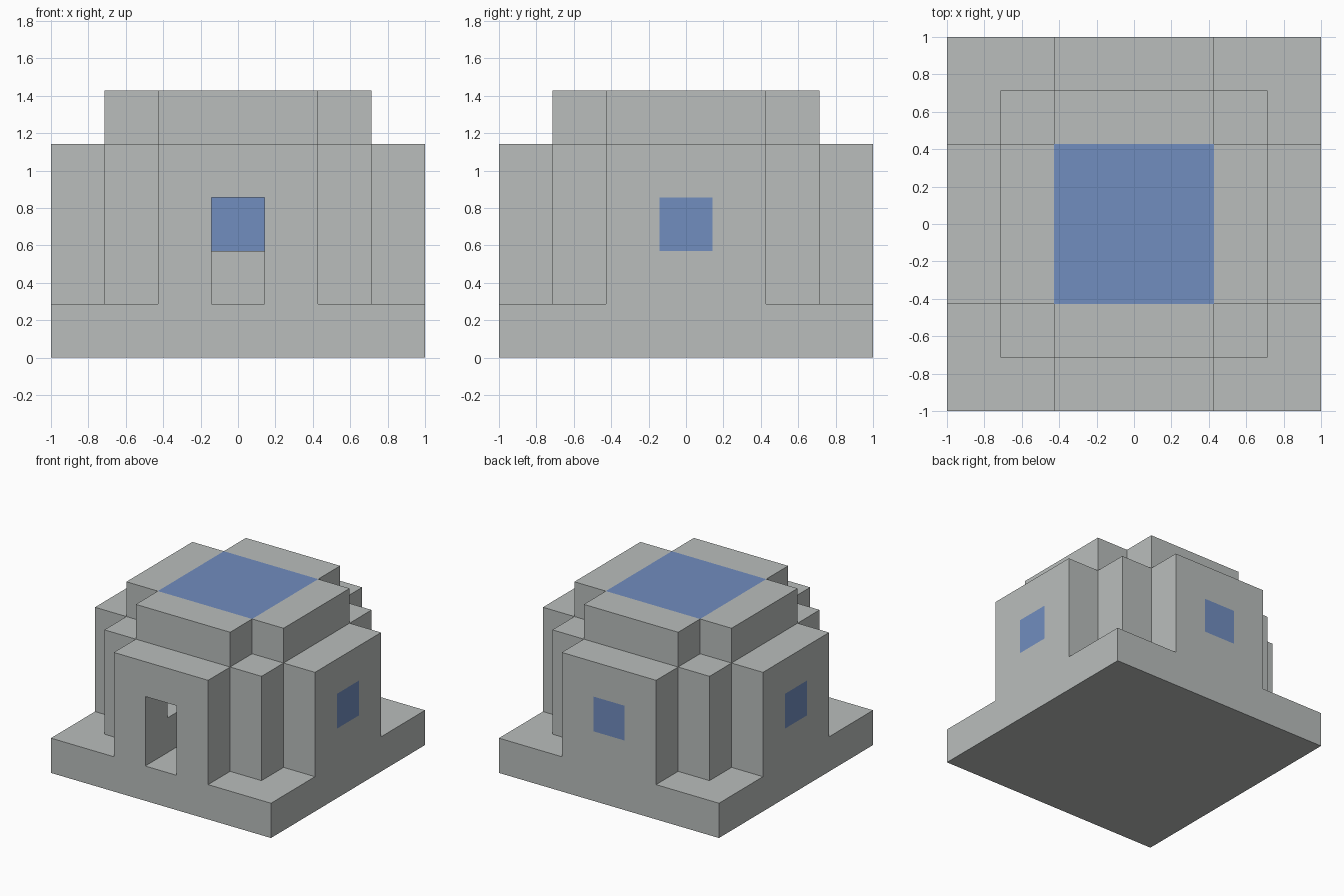
import bpy
import bmesh
from mathutils import Vector

if "Cube" in bpy.data.objects:
    bpy.data.objects.remove(bpy.data.objects["Cube"], do_unlink=True)

BLOCK = 2 / 7          # the model is seven blocks wide
AXES = [Vector(d) for d in ((1, 0, 0), (0, 1, 0), (0, 0, 1))]


def make_material(name, rgb):
    mat = bpy.data.materials.new(name)
    mat.use_nodes = True
    mat.diffuse_color = (*rgb, 1)
    mat.node_tree.nodes["Principled BSDF"].inputs["Base Color"].default_value = (*rgb, 1)
    return mat


stone = make_material("pale_grey_stone", (0.49, 0.515, 0.505))
glass = make_material("blue_glass", (0.165, 0.266, 0.52))


def blocks(xs, ys, zs):
    return {(x, y, z) for x in xs for y in ys for z in zs}


def four_sides(cells):
    """Repeat a set of blocks around the vertical axis."""
    result = set()
    for x, y, z in cells:
        result |= {(x, y, z), (-y, x, z), (-x, -y, z), (y, -x, z)}
    return result


middle = range(-1, 2)
wall_levels = range(1, 4)

# Openings: three windows and a doorway in the front wall
windows = four_sides({(0, 3, 2)}) - {(0, -3, 2)}
doorway = blocks([0], [-3], [1, 2])

parts = {
    # Square plinth
    "base": (blocks(range(-3, 4), range(-3, 4), [0]), stone),
    # Four projecting walls with openings
    "walls": (four_sides(blocks(middle, [3], wall_levels)) - windows - doorway, stone),
    # Piers in the corners between the walls
    "corner_piers": (four_sides(blocks([2], [2], wall_levels)), stone),
    # Stepped roof ring
    "roof_ring": (four_sides(blocks(middle, [2], [4])), stone),
    # Low ledge round the room, open at the doorway
    "inner_ledge": (four_sides(blocks(middle, [2], [1])) - {(0, -2, 1)}, stone),
    # Glazing
    "windows": (windows, glass),
    "skylight": (blocks(middle, middle, [4]), glass),
}
occupied = set().union(*(cells for cells, mat in parts.values()))


def build(name, cells, mat):
    """Make one mesh from the exposed faces of its blocks."""
    bm = bmesh.new()
    for cell in sorted(cells):
        centre = Vector(cell) + Vector((0, 0, 0.5))
        for i, axis in enumerate(AXES):
            u, v = AXES[(i + 1) % 3] / 2, AXES[(i + 2) % 3] / 2
            for side in (1, -1):
                if tuple(int(c) for c in Vector(cell) + axis * side) in occupied:
                    continue
                mid = centre + axis * side / 2
                corners = [mid - u - v, mid + u - v, mid + u + v, mid - u + v]
                bm.faces.new([bm.verts.new(c * BLOCK) for c in corners[::side]])
    bmesh.ops.remove_doubles(bm, verts=bm.verts[:], dist=0.001)
    bmesh.ops.dissolve_limit(bm, angle_limit=0.01, verts=bm.verts[:], edges=bm.edges[:])
    mesh = bpy.data.meshes.new(name)
    bm.to_mesh(mesh)
    bm.free()
    mesh.materials.append(mat)
    bpy.context.collection.objects.link(bpy.data.objects.new(name, mesh))


for part_name, (part_cells, part_material) in parts.items():
    build(part_name, part_cells, part_material)
